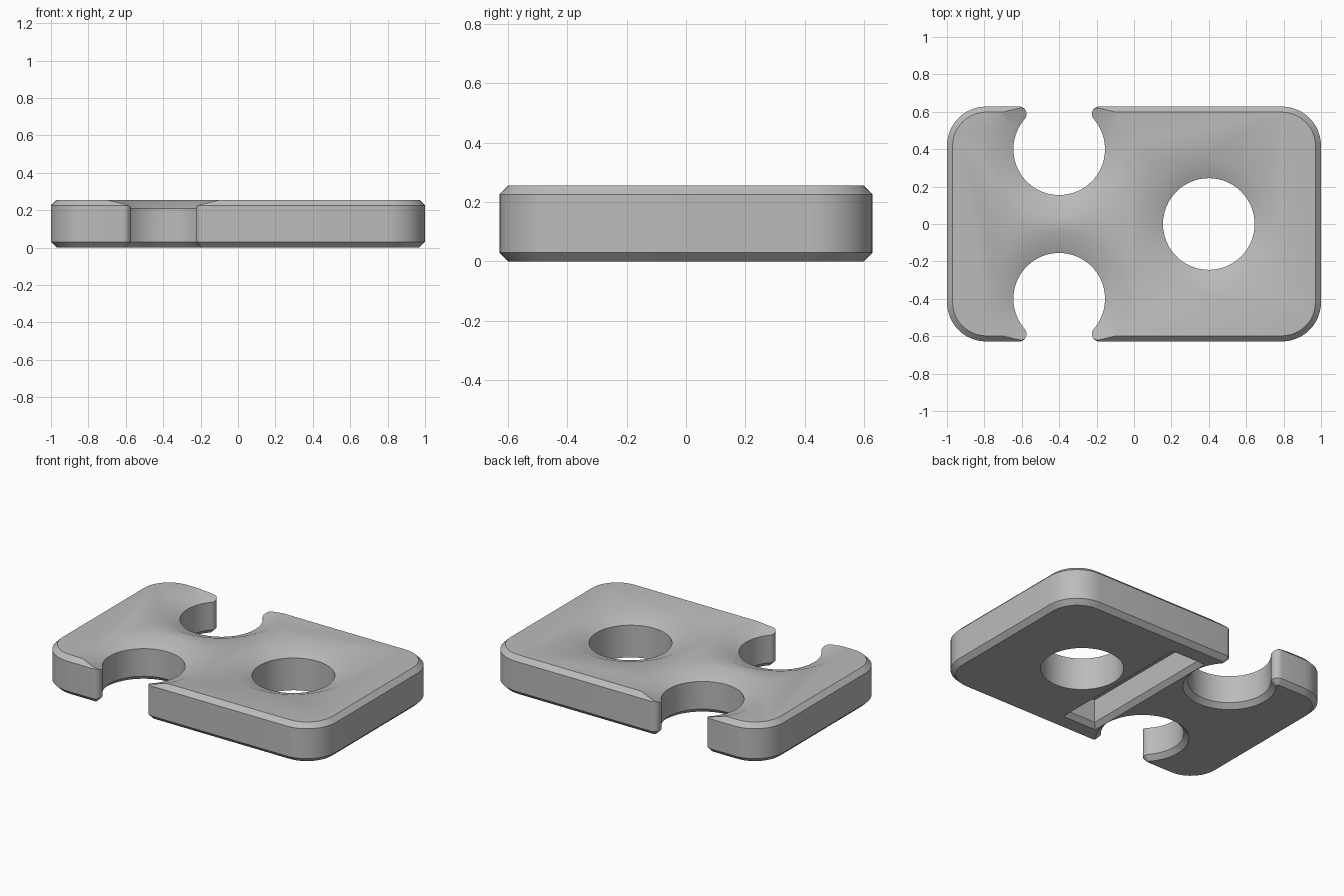
import bpy, bmesh, math

old = bpy.data.objects.get("Cube")
if old:
    bpy.data.objects.remove(old)

HALF_X, HALF_Y, HEIGHT, CHAMFER = 1.0, 0.628, 0.255, 0.03
CORNER, LIP, HOLE = 0.21, 0.04, 0.245
HOLE_X, NOTCH_Y = 0.4, 0.4
DISH_Z, DISH_R, SLOT_DEPTH = 0.21, 0.36, 0.18

grey = bpy.data.materials.new("plain grey")
grey.use_nodes = True
colour = (0.5, 0.5, 0.5, 1)
grey.diffuse_color = colour
grey.node_tree.nodes["Principled BSDF"].inputs["Base Color"].default_value = colour


def arc(cx, cy, r, start, end, n):
    angles = [math.radians(start + (end - start) * i / n) for i in range(n + 1)]
    return [(cx + r * math.cos(a), cy + r * math.sin(a)) for a in angles]


def plate_outline(inset):
    """Rounded rectangle with an open round notch in the front and back edges."""
    lip_y = HALF_Y - LIP
    dy = lip_y - NOTCH_Y
    dx = math.sqrt((HOLE + LIP) ** 2 - dy ** 2)
    tilt = math.degrees(math.atan2(dy, dx))
    cx, cy = HALF_X - CORNER, HALF_Y - CORNER
    half = arc(-cx, -cy, CORNER - inset, 180, 270, 12)
    half += arc(-HOLE_X - dx, -lip_y, LIP - inset, 270, 360 + tilt, 10)
    half += arc(-HOLE_X, -NOTCH_Y, HOLE + inset, 180 + tilt, -tilt, 48)[1:-1]
    half += arc(-HOLE_X + dx, -lip_y, LIP - inset, 180 - tilt, 270, 10)
    half += arc(cx, -cy, CORNER - inset, 270, 360, 12)
    return half + [(x, -y) for x, y in reversed(half)]


def rectangle(hx, hy):
    return [(-hx, -hy), (hx, -hy), (hx, hy), (-hx, hy)]


def loft(name, layers):
    """Stack of matching outlines, each with its height, closed at both ends."""
    bm = bmesh.new()
    rings = [[bm.verts.new((x, y, z)) for x, y in pts] for pts, z in layers]
    for low, high in zip(rings, rings[1:]):
        for i in range(len(low)):
            j = (i + 1) % len(low)
            bm.faces.new((low[i], low[j], high[j], high[i]))
    bm.faces.new(rings[0][::-1])
    bm.faces.new(rings[-1])
    bmesh.ops.recalc_face_normals(bm, faces=bm.faces)
    mesh = bpy.data.meshes.new(name)
    bm.to_mesh(mesh)
    bm.free()
    mesh.materials.append(grey)
    obj = bpy.data.objects.new(name, mesh)
    bpy.context.collection.objects.link(obj)
    return obj


def round_cutter(name, x, y, layers):
    return loft(name, [(arc(x, y, r, 0, 360, 64)[:-1], z) for r, z in layers])


# Plate with chamfered rims
plate = loft("plate", [(plate_outline(CHAMFER), 0), (plate_outline(0), CHAMFER),
                       (plate_outline(0), HEIGHT - CHAMFER),
                       (plate_outline(CHAMFER), HEIGHT)])

# Shallow dishes around the notches and the hole
slope = (DISH_R - HOLE) / (HEIGHT - DISH_Z)
dish_top = (HOLE + slope * 0.09, DISH_Z + 0.09)
dish_low = (HOLE - slope * 0.02, DISH_Z - 0.02)
cutters = [round_cutter("notch_dish_cutter", -HOLE_X, side * NOTCH_Y, [dish_low, dish_top])
           for side in (-1, 1)]
cutters.append(round_cutter("hole_cutter", HOLE_X, 0,
                            [(HOLE, -0.1), (HOLE, DISH_Z), dish_top]))

# Slot under the plate with a flared mouth
cutters.append(loft("slot_cutter", [(rectangle(0.143, 0.523), -0.02),
                                    (rectangle(0.095, 0.475), 0.028),
                                    (rectangle(0.095, 0.475), SLOT_DEPTH)]))

bpy.context.view_layer.objects.active = plate
for cutter in cutters:
    cutter.hide_render = True
    mod = plate.modifiers.new(cutter.name, "BOOLEAN")
    mod.operation = "DIFFERENCE"
    mod.solver = "EXACT"
    mod.object = cutter
    bpy.ops.object.modifier_apply(modifier=mod.name)
    bpy.data.objects.remove(cutter)

bpy.ops.object.select_all(action="DESELECT")
plate.select_set(True)
bpy.ops.object.shade_smooth_by_angle(angle=math.radians(30))
